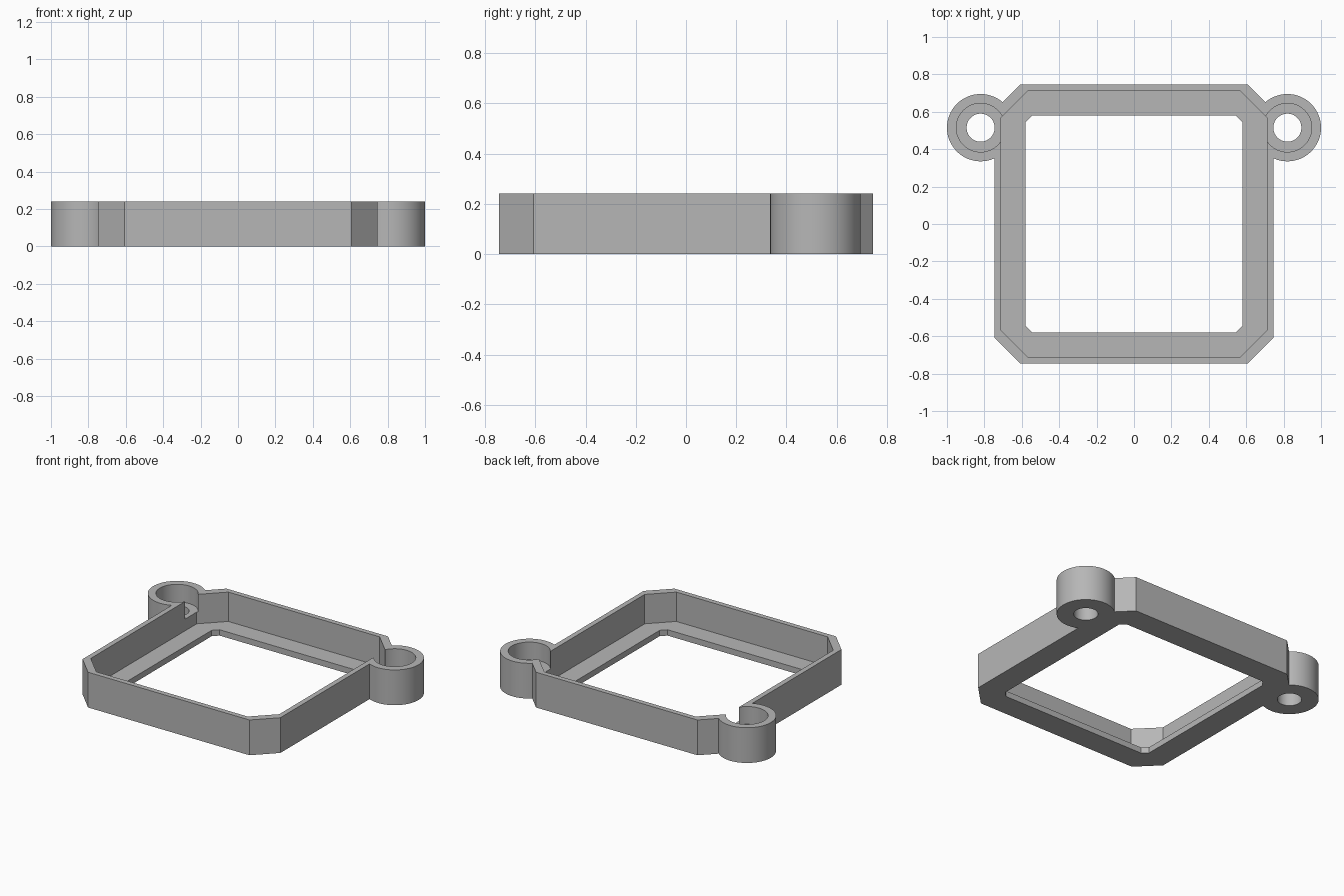
import bpy, bmesh, math
from math import radians

cube = bpy.data.objects.get("Cube")
if cube:
    bpy.data.objects.remove(cube, do_unlink=True)

HEIGHT, LEDGE, BOSS_FLOOR = 0.24, 0.04, 0.12
EAR_X, EAR_Y = 0.82, 0.515
OVER = 0.1

gray = bpy.data.materials.new("plain gray")
gray.use_nodes = True
color = (0.47, 0.47, 0.47, 1)
gray.diffuse_color = color
gray.node_tree.nodes["Principled BSDF"].inputs["Base Color"].default_value = color


def prism(name, outline, z0, z1):
    """Extrude a flat outline from z0 to z1."""
    bm = bmesh.new()
    face = bm.faces.new([bm.verts.new((x, y, z0)) for x, y in outline])
    top = bmesh.ops.extrude_face_region(bm, geom=[face])["geom"]
    bmesh.ops.translate(bm, vec=(0, 0, z1 - z0),
                        verts=[v for v in top if isinstance(v, bmesh.types.BMVert)])
    bmesh.ops.recalc_face_normals(bm, faces=bm.faces)
    mesh = bpy.data.meshes.new(name)
    bm.to_mesh(mesh)
    bm.free()
    mesh.materials.append(gray)
    obj = bpy.data.objects.new(name, mesh)
    bpy.context.collection.objects.link(obj)
    return obj


def chamfered_square(half, cut):
    c = half - cut
    return [(half, -c), (half, c), (c, half), (-c, half),
            (-half, c), (-half, -c), (-c, -half), (c, -half)]


def circle(cx, cy, r, n=64):
    return [(cx + r * math.cos(2 * math.pi * i / n),
             cy + r * math.sin(2 * math.pi * i / n)) for i in range(n)]


def combine(target, tool, operation):
    """Apply a boolean and discard the tool."""
    tool.hide_render = True
    mod = target.modifiers.new(operation.lower(), "BOOLEAN")
    mod.operation, mod.object, mod.solver = operation, tool, "EXACT"
    bpy.context.view_layer.objects.active = target
    bpy.ops.object.modifier_apply(modifier=mod.name)
    bpy.data.objects.remove(tool, do_unlink=True)


# Outer body with chamfered corners, and the two round mounting ears
frame = prism("mounting_frame", chamfered_square(0.745, 0.137), 0, HEIGHT)
for side in (-1, 1):
    combine(frame, prism("ear", circle(side * EAR_X, EAR_Y, 0.18), 0, HEIGHT), "UNION")

# Recess above the ledge, and the window through it
combine(frame, prism("recess", chamfered_square(0.71, 0.14), LEDGE, HEIGHT + OVER), "DIFFERENCE")
combine(frame, prism("window", chamfered_square(0.58, 0.035), -OVER, HEIGHT + OVER), "DIFFERENCE")

# Counterbore that breaks into the recess, and screw hole in each ear
for side in (-1, 1):
    for radius, bottom in ((0.13, BOSS_FLOOR), (0.075, -OVER)):
        combine(frame, prism("bore", circle(side * EAR_X, EAR_Y, radius),
                             bottom, HEIGHT + OVER), "DIFFERENCE")

# Smooth round walls, crisp edges
bpy.ops.object.select_all(action="DESELECT")
frame.select_set(True)
bpy.context.view_layer.objects.active = frame
bpy.ops.object.shade_smooth_by_angle(angle=radians(25))
